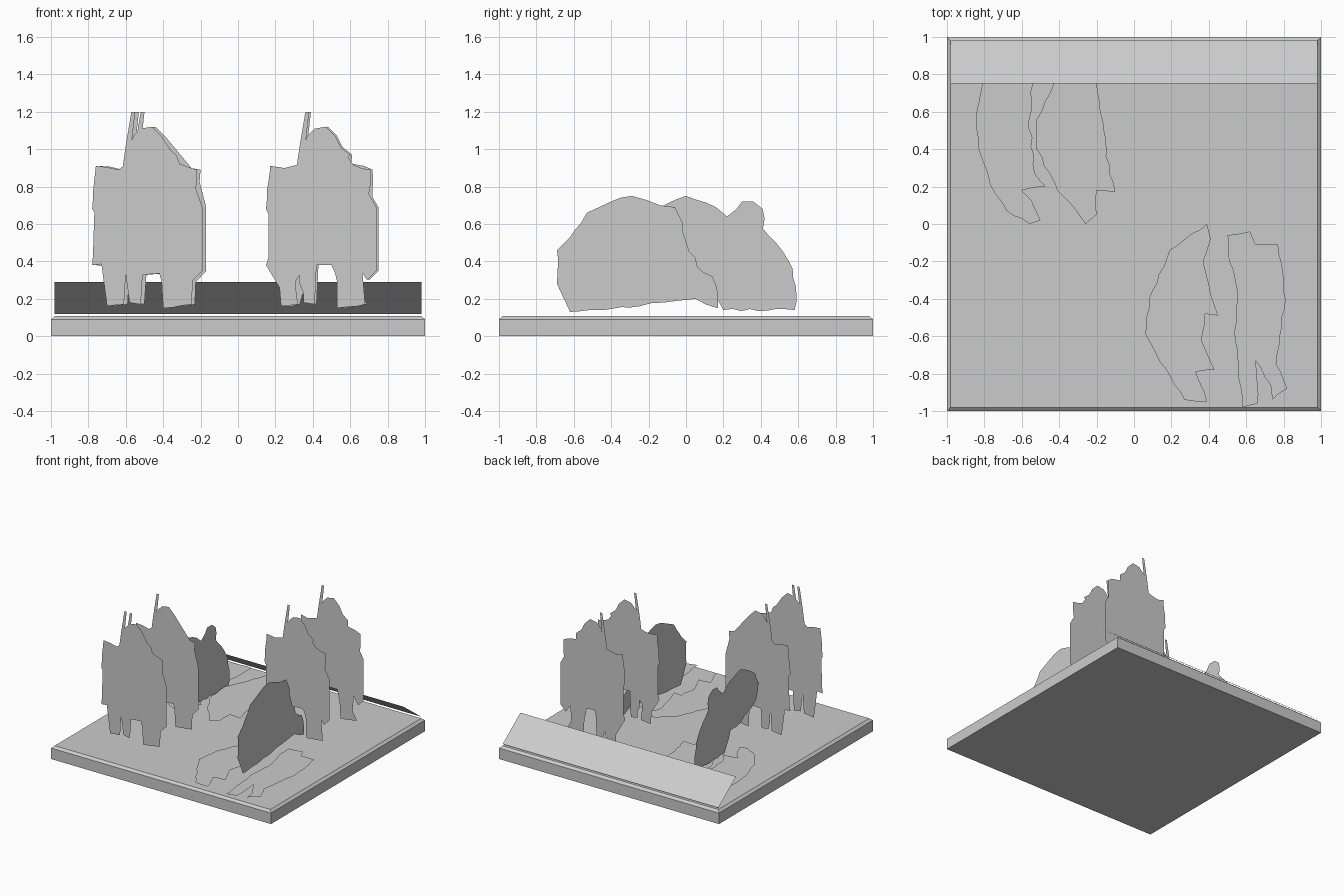
import bpy
import bmesh
import random
from mathutils import Vector

random.seed(4)
if "Cube" in bpy.data.objects:
    bpy.data.objects.remove(bpy.data.objects["Cube"], do_unlink=True)

# One plain grey for everything
grey = bpy.data.materials.new("plain_grey")
grey.use_nodes = True
colour = (0.6, 0.6, 0.6, 1)
grey.diffuse_color = colour
grey.node_tree.nodes["Principled BSDF"].inputs["Base Color"].default_value = colour


def finish(name, bm):
    mesh = bpy.data.meshes.new(name)
    bm.to_mesh(mesh)
    bm.free()
    mesh.materials.append(grey)
    obj = bpy.data.objects.new(name, mesh)
    bpy.context.collection.objects.link(obj)
    return obj


def ragged(points, step=0.045, amount=0.007):
    """Break an outline into short pieces with a slightly torn edge."""
    result = []
    for i, start in enumerate(points):
        end = points[(i + 1) % len(points)]
        edge = end - start
        result.append(start)
        pieces = int(edge.length / step)
        side = Vector((edge.y, -edge.x)).normalized()
        for k in range(1, pieces):
            result.append(start + edge * k / pieces + side * random.uniform(-amount, amount))
    return result


def cutout(name, outlines, place):
    """Flat sheet from outlines in hundredths; place maps (u, v) to space."""
    bm = bmesh.new()
    for outline, torn in outlines:
        points = [Vector(p) / 100 for p in outline]
        if torn:
            points = ragged(points)
        bm.faces.new([bm.verts.new(place(p.x, p.y)) for p in points])
    bmesh.ops.triangulate(bm, faces=bm.faces[:], ngon_method='EAR_CLIP')
    return finish(name, bm)


def upright_across(x, y):
    return lambda u, v: (x + u, y, v)


def upright_along(x):
    return lambda u, v: (x, u, v)


def lying(z):
    return lambda u, v: (u, v, z)


# Square base with a chamfered upper edge
bm = bmesh.new()
rings = []
for half, z in ((1, 0), (1, 0.09), (0.98, 0.107)):
    corners = ((-half, -half), (half, -half), (half, half), (-half, half))
    rings.append([bm.verts.new((x, y, z)) for x, y in corners])
for low, high in zip(rings, rings[1:]):
    for i in range(4):
        j = (i + 1) % 4
        bm.faces.new((low[i], low[j], high[j], high[i]))
bm.faces.new(rings[0][::-1])
bm.faces.new(rings[-1])
finish("base", bm)

# Tilted panel along the back edge
bm = bmesh.new()
panel = ((0.98, 0.75, 0.29), (-0.98, 0.75, 0.29), (-0.98, 0.98, 0.12), (0.98, 0.98, 0.12))
bm.faces.new([bm.verts.new(p) for p in panel][::-1])
bmesh.ops.recalc_face_normals(bm, faces=bm.faces[:])
finish("back_panel", bm)

# Standing warrior cutouts, each with a head, ragged cloak, legs and spear
warrior = [
    (-28, 88), (-28, 91), (-16, 89), (-12, 92), (-10, 100), (-8, 107), (-4, 111), (2, 112),
    (7, 107), (10, 101), (15, 97), (12, 93), (26, 89), (25, 76), (29, 69), (25, 55),
    (29, 35), (24, 30), (20, 36), (19, 24), (23, 17), (8, 15), (9, 25), (5, 38),
    (-3, 38), (-6, 27), (-4, 17), (-10, 18), (-12, 33), (-15, 33), (-13, 17), (-22, 16),
    (-18, 27), (-20, 38), (-30, 38), (-27, 52), (-25, 60), (-30, 68)]
spear = [(-14, 88), (-12, 102), (-9, 120), (-7, 120), (-9, 102), (-11, 88)]
second_spear = [(u + 5, v) for u, v in spear]

warriors = {
    "front_right_warrior": (-0.48, -0.66),
    "middle_right_warrior": (-0.46, -0.27),
    "middle_left_warrior": (0.45, 0.13),
    "back_left_warrior": (0.46, 0.56),
}
for name, (x, y) in warriors.items():
    parts = [(warrior, True), (spear, False)]
    if name.startswith("front"):
        parts.append((second_spear, False))
    cutout(name, parts, upright_across(x, y))

# Crouching figure, front left, with an arm strip across the gap
crouching = [
    (-69, 28), (-67, 36), (-69, 46), (-64, 50), (-60, 56), (-53, 66), (-40, 72), (-29, 75),
    (-14, 70), (-6, 69), (-2, 61), (-2, 48), (5, 42), (6, 37), (14, 32), (17, 23),
    (17, 15), (5, 20), (-12, 18), (-25, 16), (-44, 14), (-62, 13), (-50, 18), (-45, 25),
    (-42, 30), (-41, 37), (-50, 38), (-42, 41), (-48, 44), (-53, 41), (-56, 35), (-61, 25)]
arm = [(-58, 31), (-58, 34), (-41, 34), (-41, 30)]
cutout("crouching_figure", [(crouching, True), (arm, False)], upright_along(0.48))

# Bent figure, back right, with a knob on its back
bent = [
    (58, 14), (59, 18), (57, 36), (52, 45), (44, 54), (38, 61), (42, 63), (41, 68),
    (36, 72), (30, 72), (27, 68), (32, 66), (29, 63), (22, 64), (16, 69), (0, 75),
    (-10, 71), (-20, 64), (-24, 55), (-21, 42), (-10, 36), (3, 30), (12, 30), (20, 14)]
cutout("bent_figure", [(bent, True)], upright_along(-0.49))

# Figures lying flat on the base
fallen = {
    "fallen_outer_right": [
        (-80, 95), (-81, 75), (-84, 61), (-83, 40), (-77, 21), (-68, 7), (-56, 0), (-50, 2),
        (-55, 13), (-60, 18), (-47, 20), (-53, 27), (-56, 56), (-54, 75), (-54, 95)],
    "fallen_inner_right": [
        (-36, 95), (-43, 75), (-52, 56), (-52, 40), (-41, 18), (-33, 10), (-26, 0), (-20, 5),
        (-20, 18), (-10, 17), (-13, 27), (-16, 50), (-20, 75), (-22, 95)],
    "fallen_inner_left": [
        (39, 0), (19, -14), (8, -40), (6, -59), (14, -74), (27, -94), (39, -95), (33, -79),
        (43, -78), (36, -62), (38, -48), (45, -49), (40, -32), (37, -20), (41, -8)],
    "fallen_outer_left": [
        (62, -4), (50, -6), (51, -20), (55, -35), (54, -62), (56, -83), (58, -98), (66, -96),
        (65, -73), (73, -86), (74, -94), (82, -88), (76, -75), (81, -40), (77, -11), (65, -11)],
}
for i, (name, outline) in enumerate(fallen.items()):
    cutout(name, [(outline[::-1], True)], lying(0.125 + 0.002 * (i % 2)))
